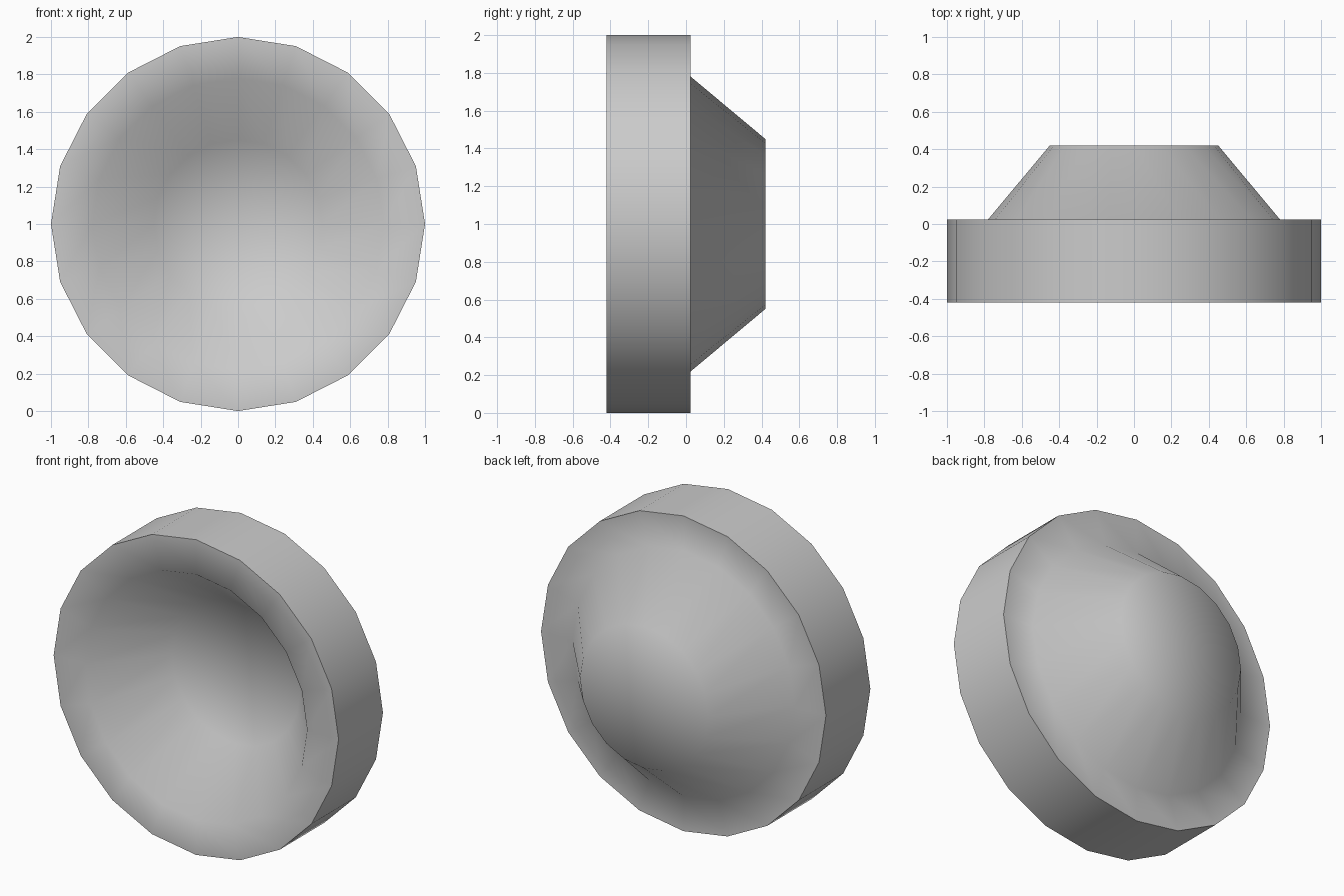
import bpy, bmesh, math

if "Cube" in bpy.data.objects:
    bpy.data.objects.remove(bpy.data.objects["Cube"])

SIDES = 20

# Closed wheel profile as (radius, y): front bowl floor, lip, outer band, rear cone, rear cap
PROFILE = [(0, -0.02), (0.45, -0.02), (0.78, -0.42), (1.0, -0.42),
           (1.0, 0.025), (0.78, 0.025), (0.45, 0.42), (0, 0.42)]


def lathe_y(name, profile, sides, centre_z):
    """Spin a profile about the y axis; radius 0 becomes a single pole vertex."""
    bm = bmesh.new()
    rings = []
    for r, y in profile:
        if r == 0:
            rings.append([bm.verts.new((0, y, centre_z))] * sides)
        else:
            angles = [2 * math.pi * i / sides for i in range(sides)]
            rings.append([bm.verts.new((r * math.cos(a), y, centre_z + r * math.sin(a)))
                          for a in angles])
    for a, b in zip(rings, rings[1:]):
        for i in range(sides):
            j = (i + 1) % sides
            corners = list(dict.fromkeys((a[i], a[j], b[j], b[i])))
            bm.faces.new(corners)
    bmesh.ops.recalc_face_normals(bm, faces=bm.faces)
    mesh = bpy.data.meshes.new(name)
    bm.to_mesh(mesh)
    bm.free()
    obj = bpy.data.objects.new(name, mesh)
    bpy.context.collection.objects.link(obj)
    return obj


# Dished wheel: smooth bowl and cone, sharp outer band edges
wheel = lathe_y("dished_wheel", PROFILE, SIDES, 1.0)
bpy.context.view_layer.objects.active = wheel
wheel.select_set(True)
bpy.ops.object.shade_smooth_by_angle(angle=math.radians(60))
